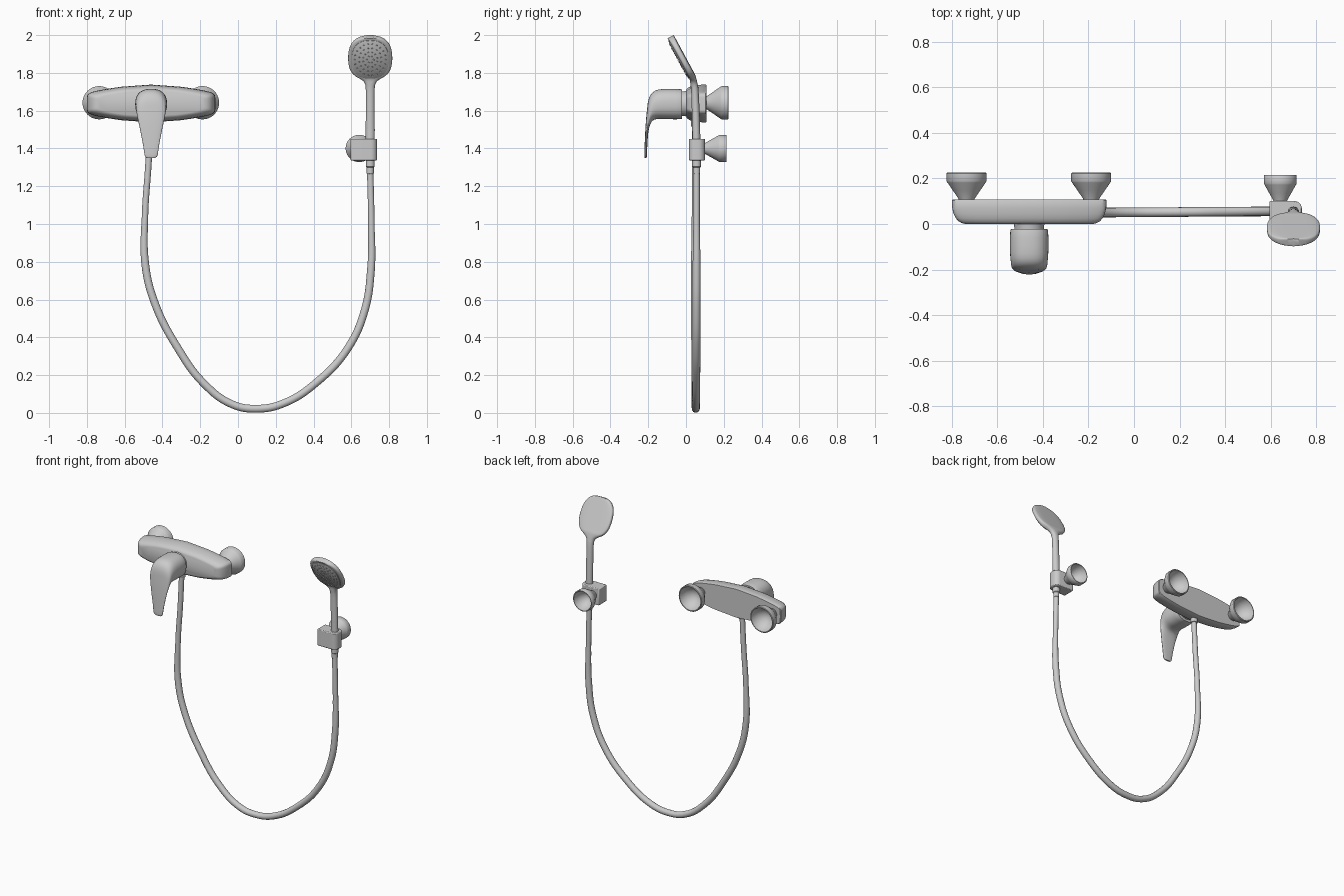
import bpy, bmesh, math
from mathutils import Vector, Matrix

if "Cube" in bpy.data.objects:
    bpy.data.objects.remove(bpy.data.objects["Cube"])


def finish(bm, name):
    bmesh.ops.recalc_face_normals(bm, faces=bm.faces)
    me = bpy.data.meshes.new(name)
    bm.to_mesh(me)
    bm.free()
    ob = bpy.data.objects.new(name, me)
    bpy.context.collection.objects.link(ob)
    return ob


def loft(name, rings):
    """Skin a list of equal rings and cap both ends."""
    bm = bmesh.new()
    vs = [[bm.verts.new(p) for p in r] for r in rings]
    n = len(rings[0])
    for a, b in zip(vs, vs[1:]):
        for i in range(n):
            j = (i + 1) % n
            bm.faces.new((a[i], a[j], b[j], b[i]))
    bm.faces.new(vs[0])
    bm.faces.new(vs[-1])
    return finish(bm, name)


def power(v, e):
    return math.copysign(abs(v) ** (2 / e), v)


def section(cx, fy, fz, by, bz, w, e, n=40):
    """Superellipse from front point to back point with half width w."""
    out = []
    for i in range(n):
        a = math.tau * i / n
        c, s = power(math.cos(a), e), power(math.sin(a), e)
        out.append((cx + w * c, (fy + by) / 2 + (fy - by) / 2 * s,
                    (fz + bz) / 2 + (fz - bz) / 2 * s))
    return out


def spline(pts, k=3):
    """Catmull-Rom interpolation of tuples."""
    out = []
    for i in range(len(pts) - 1):
        p = [pts[max(0, min(len(pts) - 1, i + d))] for d in (-1, 0, 1, 2)]
        for s in range(k):
            t = s / k
            out.append(tuple(
                0.5 * (2 * b + (c - a) * t + (2 * a - 5 * b + 4 * c - d) * t * t
                       + (3 * b - a - 3 * c + d) * t ** 3)
                for a, b, c, d in zip(*p)))
    return out + [pts[-1]]


def lathe_y(name, x, z, prof, n=40):
    """Revolve (radius, y) points around a y axis."""
    return loft(name, [[(x + r * math.cos(math.tau * i / n), y,
                         z + r * math.sin(math.tau * i / n))
                        for i in range(n)] for r, y in prof])


def lathe_z(name, x, y, prof, n=32):
    return loft(name, [[(x + r * math.cos(math.tau * i / n),
                         y + r * math.sin(math.tau * i / n), z)
                        for i in range(n)] for r, z in prof])


# mixer body: outline stacked from the wall side to the rounded front
MX, MZ = -0.46, 1.64


def body_outline(y, d, n=96):
    pts = []
    for i in range(n):
        a = math.tau * i / n
        x = (0.34 - d) * power(math.cos(a), 7)
        h = 0.066 + 0.034 * math.cos(math.pi / 2 * min(1, abs(x) / 0.34)) ** 1.4
        pts.append((MX + x, y, MZ - 0.002 + (h - 0.55 * d) * power(math.sin(a), 7)))
    return pts


loft("mixer_body", [body_outline(y, d) for y, d in (
    (0.108, 0.004), (0.104, 0), (0.07, 0.002), (0.045, 0.008), (0.025, 0.018),
    (0.012, 0.03), (0.004, 0.044), (0, 0.06))])

# hollow wall cups
cup = [(0.03, 0.095), (0.036, 0.112), (0.06, 0.147), (0.084, 0.182), (0.088, 0.188),
       (0.088, 0.222), (0.085, 0.225), (0.08, 0.225), (0.077, 0.205), (0.062, 0.175),
       (0.035, 0.15), (0.01, 0.142)]
for side, x in (("left", -0.735), ("right", -0.188)):
    lathe_y(side + "_wall_cup", x, MZ + 0.002, cup)
lathe_y("holder_wall_cup", 0.642, 1.40, [(r * 0.82, y - 0.01) for r, y in cup])

# lever and its neck
lathe_y("lever_neck", MX, MZ - 0.003, [(0.07, 0.01), (0.066, -0.005), (0.064, -0.035)])
lever = [(-0.022, 1.705, -0.022, 1.562, 0.074), (-0.032, 1.714, -0.03, 1.555, 0.083),
         (-0.13, 1.714, -0.11, 1.555, 0.084), (-0.175, 1.698, -0.15, 1.556, 0.081),
         (-0.198, 1.66, -0.175, 1.548, 0.078), (-0.207, 1.60, -0.19, 1.525, 0.071),
         (-0.214, 1.52, -0.2, 1.48, 0.058), (-0.219, 1.42, -0.205, 1.41, 0.042),
         (-0.221, 1.365, -0.207, 1.362, 0.034), (-0.219, 1.35, -0.209, 1.35, 0.022)]
loft("lever", [section(MX, *s, 2.4) for s in spline(lever)])

# hand shower: handle flowing into a tilted flat head
HX = 0.70
shower = [(0.034, 1.325, 0.077, 1.325, 0.023, 2), (0.033, 1.5, 0.075, 1.5, 0.024, 2),
          (0.028, 1.69, 0.067, 1.70, 0.023, 2), (0.023, 1.742, 0.059, 1.752, 0.03, 2.2),
          (0.02, 1.762, 0.053, 1.775, 0.052, 2.6)]
for z, w in ((1.777, 0.078), (1.795, 0.097), (1.825, 0.112), (1.87, 0.117),
             (1.915, 0.112), (1.945, 0.099), (1.965, 0.08), (1.977, 0.057), (1.983, 0.025)):
    y = 0.02 - 0.54 * (z - 1.765)
    shower.append((y, z, y + 0.033, z + 0.017, w, 4))
loft("hand_shower", [section(HX, *s) for s in spline(shower)])

# spray plate and nozzles, in the tilted plane of the head
tilt = math.atan(0.54)
up = Vector((0, -math.sin(tilt), math.cos(tilt)))
nrm = Vector((0, -math.cos(tilt), -math.sin(tilt)))
mid = Vector((HX, 0.02 - 0.54 * 0.106, 1.871))
side = Vector((1, 0, 0))
frame = Matrix.Translation(mid) @ Matrix((side, up, nrm)).transposed().to_4x4()
rings = []
for k, h in ((1, -0.005), (1, 0.002), (0.975, 0.004)):
    rings.append([frame @ Vector((0.097 * k * power(math.cos(a), 2.5),
                                  0.114 * k * power(math.sin(a), 2.5), h))
                  for a in (math.tau * i / 48 for i in range(48))])
loft("spray_plate", rings)
bm = bmesh.new()
for r, count in ((0.018, 6), (0.038, 12), (0.06, 16), (0.082, 22)):
    for i in range(count):
        a = math.tau * (i + 0.5 * (count % 4 == 0)) / count
        pos = Matrix.Translation((r * math.cos(a), r * 1.16 * math.sin(a), 0.005))
        bmesh.ops.create_cone(bm, cap_ends=True, segments=10, radius1=0.0048,
                              radius2=0.0032, depth=0.006, matrix=frame @ pos)
finish(bm, "spray_nozzles")

# holder block around the handle
bm = bmesh.new()
bmesh.ops.create_cube(bm, size=1, matrix=Matrix.Translation((0.666, 0.058, 1.394))
                      @ Matrix.Diagonal((0.142, 0.086, 0.114, 1)))
edges = [e for e in bm.edges if abs(e.verts[0].co.z - e.verts[1].co.z) > 0.05
         and e.verts[0].co.x > 0.7]
bmesh.ops.bevel(bm, geom=edges, offset=0.034, segments=6, profile=0.5, affect='EDGES')
block = finish(bm, "holder_block")
bev = block.modifiers.new("soft_edges", 'BEVEL')
bev.width, bev.segments = 0.005, 2

# hose fittings
lathe_z("handle_fitting", HX, 0.056, [(0.016, 1.265), (0.019, 1.268), (0.019, 1.30),
                                      (0.023, 1.304), (0.023, 1.335)])
lathe_z("mixer_fitting", -0.463, 0.05, [(0.021, 1.515), (0.023, 1.518), (0.023, 1.56)])

# hose hanging in a loop
path = [(-0.463, 1.54), (-0.474, 1.32), (-0.492, 1.05), (-0.49, 0.78), (-0.44, 0.58),
        (-0.32, 0.345), (-0.18, 0.155), (-0.03, 0.045), (0.1, 0.022), (0.24, 0.05),
        (0.42, 0.165), (0.58, 0.34), (0.67, 0.54), (0.704, 0.76), (0.706, 1.0), (0.70, 1.275)]
cu = bpy.data.curves.new("hose", 'CURVE')
cu.dimensions = '3D'
cu.bevel_depth, cu.bevel_resolution, cu.resolution_u = 0.021, 5, 8
cu.use_fill_caps = True
sp = cu.splines.new('BEZIER')
sp.bezier_points.add(len(path) - 1)
for p, (x, z) in zip(sp.bezier_points, path):
    p.co = (x, 0.048 + 0.008 * (x + 0.46) / 1.16, z)
    p.handle_left_type = p.handle_right_type = 'AUTO'
    p.radius = 1.0 if z < 0.8 else 0.82
bpy.context.collection.objects.link(bpy.data.objects.new("hose", cu))

# smooth shading with crisp edges
for ob in bpy.context.scene.objects:
    ob.select_set(ob.type == 'MESH')
bpy.context.view_layer.objects.active = block
bpy.ops.object.shade_smooth_by_angle(angle=math.radians(40))
